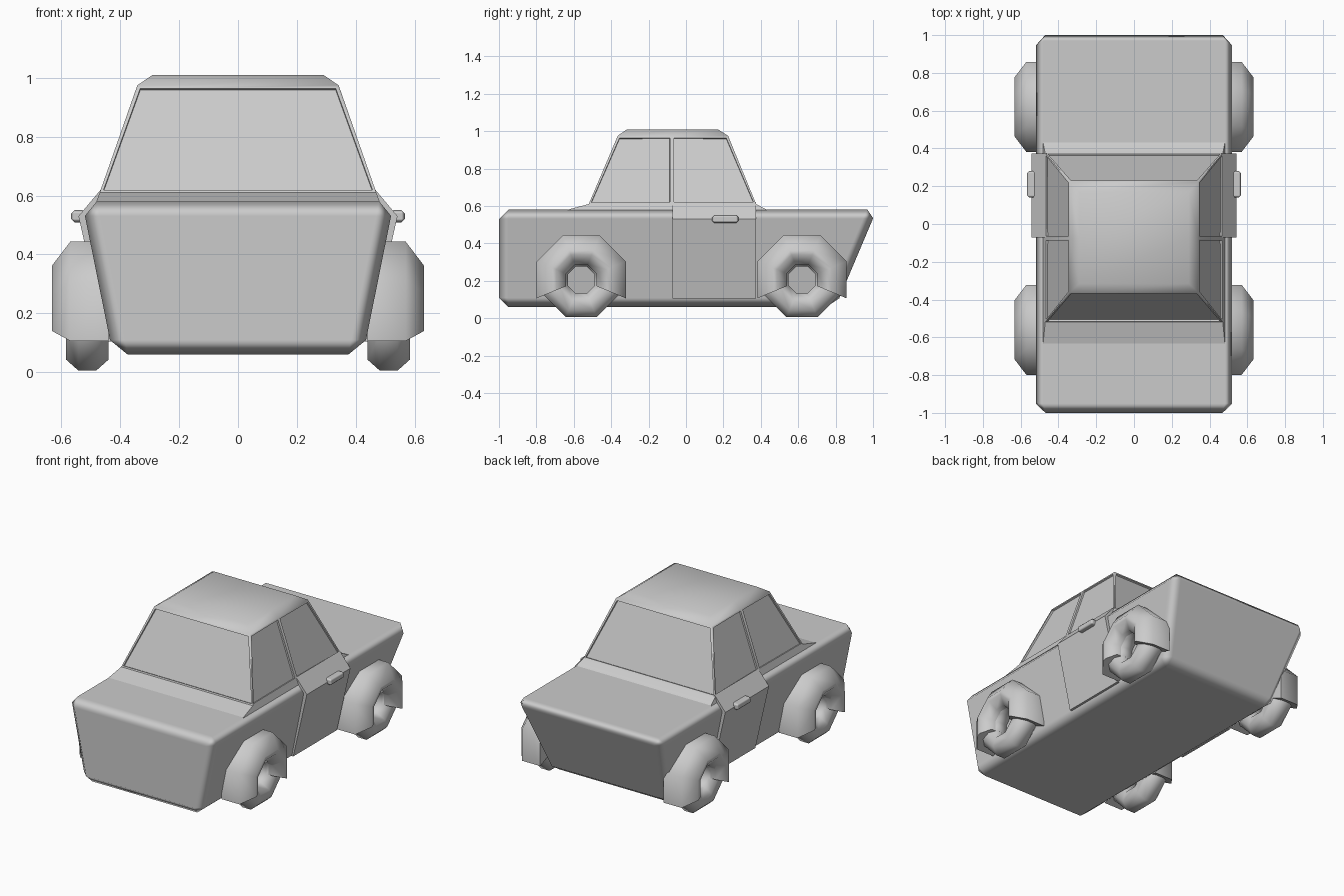
import bpy, bmesh
from math import cos, sin, pi, radians

if "Cube" in bpy.data.objects:
    bpy.data.objects.remove(bpy.data.objects["Cube"])


def finish(bm, name, mirror=False, bevel=0, angle=60):
    bmesh.ops.recalc_face_normals(bm, faces=bm.faces)
    mesh = bpy.data.meshes.new(name)
    bm.to_mesh(mesh)
    bm.free()
    ob = bpy.data.objects.new(name, mesh)
    bpy.context.collection.objects.link(ob)
    bpy.ops.object.select_all(action='DESELECT')
    ob.select_set(True)
    bpy.context.view_layer.objects.active = ob
    bpy.ops.object.shade_smooth_by_angle(angle=radians(angle))
    if bevel:
        m = ob.modifiers.new("bevel", 'BEVEL')
        m.width, m.segments, m.harden_normals = bevel, 1, True
    if mirror:
        ob.modifiers.new("mirror", 'MIRROR')
    return ob


def skin(bm, loops, closed=False):
    """Bridge equal-length point loops, capping the ends unless closed."""
    rows = [[bm.verts.new(p) for p in loop] for loop in loops]
    n = len(rows[0])
    pairs = list(zip(rows, rows[1:])) + ([(rows[-1], rows[0])] if closed else [])
    for a, b in pairs:
        for i in range(n):
            j = (i + 1) % n
            bm.faces.new((a[i], a[j], b[j], b[i]))
    if not closed:
        bm.faces.new(rows[0])
        bm.faces.new(rows[-1])


def rect(z, hw, y0, y1):
    return [(-hw, y0, z), (hw, y0, z), (hw, y1, z), (-hw, y1, z)]


def ring(name, profile, yc, zc, segments):
    """Sweep an (x, radius) profile about the axle in 45 degree steps."""
    full = segments == 8
    loops = []
    for k in range(segments + (0 if full else 1)):
        a = -pi / 8 + k * pi / 4
        loops.append([(x, yc + r * cos(a), zc + r * sin(a)) for x, r in profile])
    bm = bmesh.new()
    skin(bm, loops, full)
    finish(bm, name, mirror=True)


# Body tub with sloping tail and tapering sides
bm = bmesh.new()
skin(bm, [rect(0.06, 0.425, -1, 0.80), rect(0.58, 0.53, -1, 1.02)])
finish(bm, "body", bevel=0.05)

# Cabin: skirt, pillars and roof, split at the middle pillar
bm = bmesh.new()
skin(bm, [rect(0.57, 0.485, -0.67, 0.45), rect(0.61, 0.47, -0.52, 0.375),
          rect(0.975, 0.342, -0.365, 0.225), rect(1.01, 0.29, -0.315, 0.17)])
bmesh.ops.bisect_plane(bm, geom=bm.verts[:] + bm.edges[:] + bm.faces[:],
                       plane_co=(0, -0.075, 0), plane_no=(0, 1, 0))
bmesh.ops.recalc_face_normals(bm, faces=bm.faces)
panes = [f for f in bm.faces if 0.7 < f.calc_center_median().z < 0.9]
bmesh.ops.inset_individual(bm, faces=panes, thickness=0.016, depth=0)
bmesh.ops.inset_individual(bm, faces=panes, thickness=0.001, depth=-0.01)
finish(bm, "cabin", angle=48)

# Door panels
section = [(0.465, 0.622), (0.542, 0.53), (0.445, 0.105),
           (0.41, 0.105), (0.48, 0.53), (0.44, 0.60)]
bm = bmesh.new()
skin(bm, [[(x, y, z) for x, z in section] for y in (-0.072, 0.373)])
finish(bm, "door", mirror=True, angle=30)

# Door handles
bm = bmesh.new()
bmesh.ops.create_cube(bm, size=1)
for v in bm.verts:
    v.co = (0.542 + v.co.x * 0.05, 0.21 + v.co.y * 0.14, 0.53 + v.co.z * 0.042)
finish(bm, "door_handle", mirror=True, bevel=0.012)

# Octagonal tyres and the mudguards wrapped over them
tyre = [(0.512 + 0.078 * cos(pi / 8 + k * pi / 4),
         0.147 + 0.075 * sin(pi / 8 + k * pi / 4)) for k in range(8)]
guard = [(0.44, 0.258), (0.57, 0.258), (0.632, 0.17), (0.63, 0.145),
         (0.585, 0.088), (0.50, 0.088), (0.44, 0.12)]
for end, yc in (("front", -0.56), ("rear", 0.62)):
    ring(end + "_tyre", tyre, yc, 0.205, 8)
    ring(end + "_mudguard", guard, yc, 0.205, 5)
